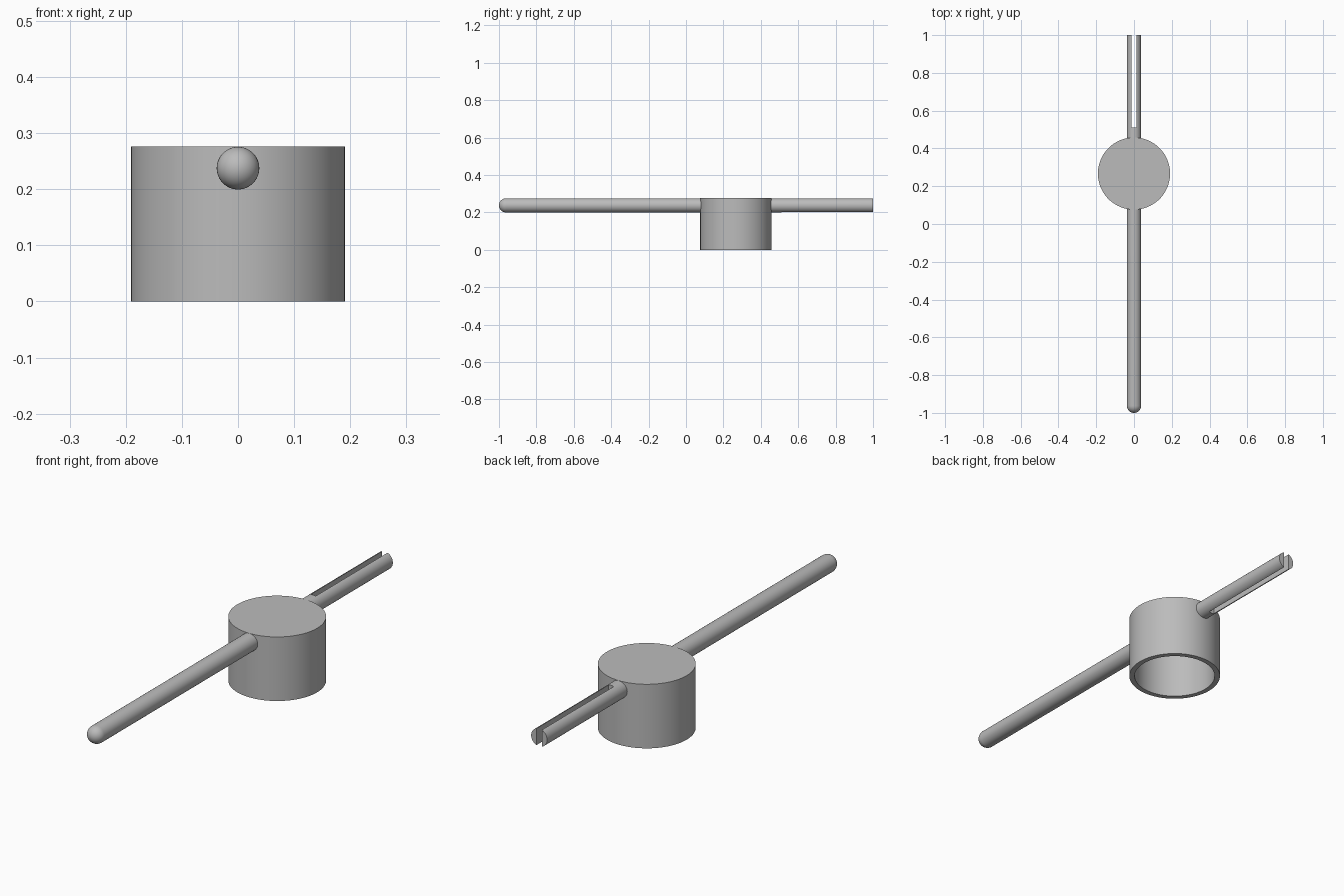
import bpy
import bmesh
from math import cos, sin, pi, radians
from mathutils import Matrix

cube = bpy.data.objects.get("Cube")
if cube:
    bpy.data.objects.remove(cube, do_unlink=True)

# Single grey material
grey = bpy.data.materials.new("plain grey")
grey.use_nodes = True
colour = (0.5, 0.5, 0.5, 1)
grey.diffuse_color = colour
grey.node_tree.nodes["Principled BSDF"].inputs["Base Color"].default_value = colour


def add_object(name, bm):
    bmesh.ops.recalc_face_normals(bm, faces=bm.faces)
    mesh = bpy.data.meshes.new(name)
    bm.to_mesh(mesh)
    bm.free()
    mesh.materials.append(grey)
    obj = bpy.data.objects.new(name, mesh)
    bpy.context.collection.objects.link(obj)
    return obj


def lathe(name, profile, steps):
    """Revolve (radius, height) points, running axis to axis, about z."""
    bm = bmesh.new()
    verts = [bm.verts.new((r, 0, z)) for r, z in profile]
    edges = [bm.edges.new(pair) for pair in zip(verts, verts[1:])]
    bmesh.ops.spin(bm, geom=verts + edges, cent=(0, 0, 0), axis=(0, 0, 1),
                   angle=2 * pi, steps=steps)
    bmesh.ops.remove_doubles(bm, verts=bm.verts, dist=1e-5)
    return add_object(name, bm)


def smooth(obj):
    bpy.ops.object.select_all(action="DESELECT")
    obj.select_set(True)
    bpy.context.view_layer.objects.active = obj
    bpy.ops.object.shade_smooth_by_angle(angle=radians(30))


# Hollow cup, open underneath, with a thick closed top
top, ceiling, outer, inner = 0.276, 0.199, 0.191, 0.169
cup = lathe("cup", [(0, ceiling), (inner, ceiling), (inner, 0),
                    (outer, 0), (outer, top), (0, top)], 96)
cup.location.y = 0.267
smooth(cup)

# Long rod with a rounded front end and a flat back end
radius, rings = 0.038, 10
dome = [(radius * sin(a), -1 + radius - radius * cos(a))
        for a in (i * pi / 2 / rings for i in range(rings + 1))]
dome[0] = (0, -1)
rod = lathe("rod", dome + [(radius, 1), (0, 1)], 48)
rod.data.transform(Matrix.Translation((0, 0, 0.2375)) @ Matrix.Rotation(-pi / 2, 4, "X"))

# Slot splitting the back end of the rod into two prongs
bm = bmesh.new()
bmesh.ops.create_cube(bm, size=1, matrix=Matrix.Translation((0, 0.81, 0.238))
                      @ Matrix.Diagonal((0.025, 0.6, 0.2, 1)))
cutter = add_object("slot_cutter", bm)
cutter.hide_render = True
cut = rod.modifiers.new("slot", "BOOLEAN")
cut.operation = "DIFFERENCE"
cut.solver = "EXACT"
cut.object = cutter
bpy.ops.object.select_all(action="DESELECT")
rod.select_set(True)
bpy.context.view_layer.objects.active = rod
bpy.ops.object.modifier_apply(modifier=cut.name)
bpy.data.objects.remove(cutter, do_unlink=True)
smooth(rod)
